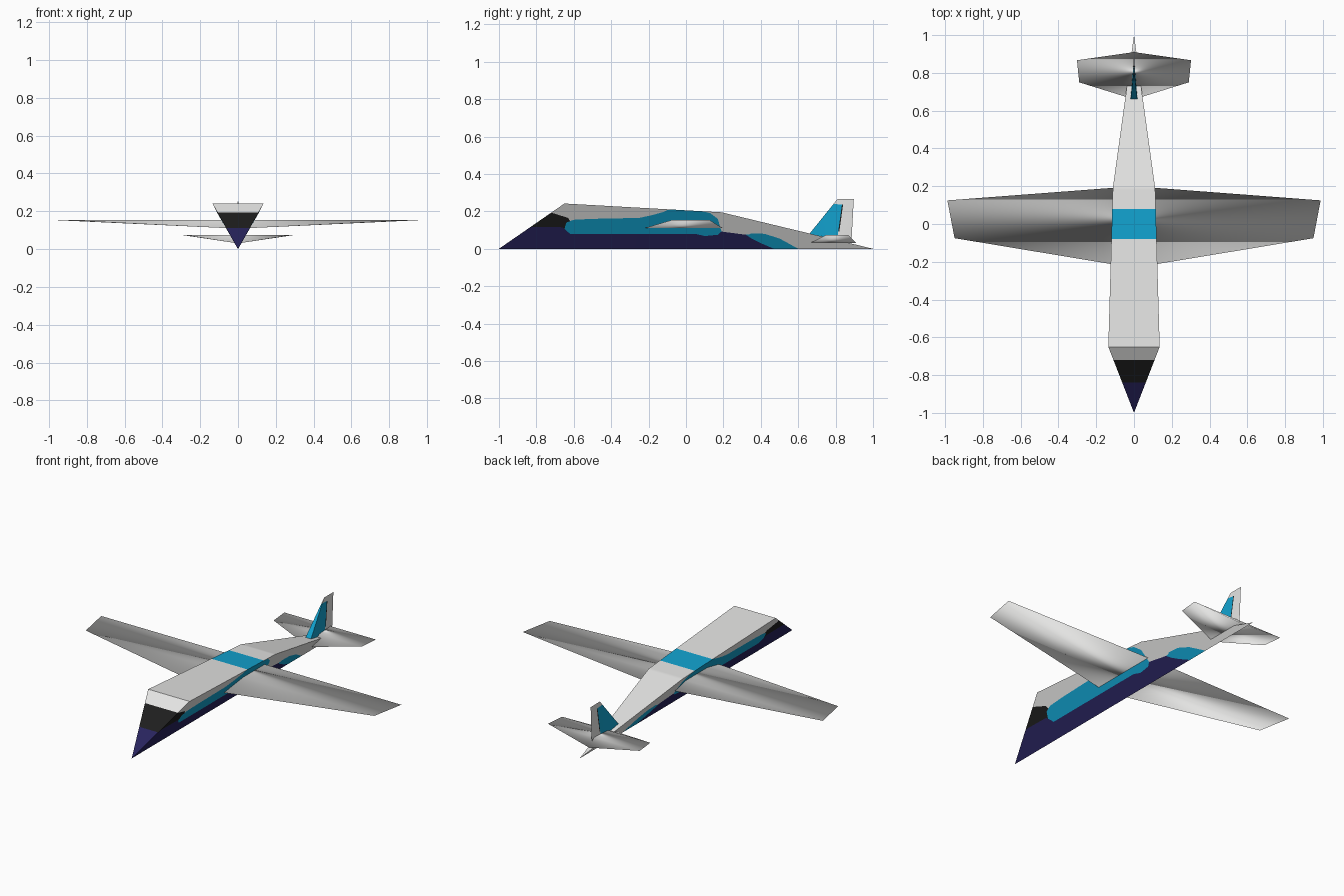
import bpy, bmesh

if "Cube" in bpy.data.objects:
    bpy.data.objects.remove(bpy.data.objects["Cube"])

# ---- materials (linear colours) ----
COLOURS = [("pale_grey", (0.78, 0.78, 0.77)), ("navy", (0.021, 0.017, 0.11)),
           ("cyan", (0.006, 0.36, 0.62)), ("black", (0.013, 0.013, 0.013))]
MATS = []
for name, c in COLOURS:
    m = bpy.data.materials.new(name)
    m.diffuse_color = (*c, 1)
    m.use_nodes = True
    m.node_tree.nodes["Principled BSDF"].inputs["Base Color"].default_value = m.diffuse_color
    MATS.append(m)
GREY, NAVY, CYAN, BLACK = range(4)


def make_object(name, bm, mats, angle=None):
    bmesh.ops.remove_doubles(bm, verts=bm.verts, dist=1e-4)
    bmesh.ops.recalc_face_normals(bm, faces=bm.faces)
    me = bpy.data.meshes.new(name)
    bm.to_mesh(me)
    bm.free()
    for m in mats:
        me.materials.append(m)
    ob = bpy.data.objects.new(name, me)
    bpy.context.collection.objects.link(ob)
    bpy.ops.object.select_all(action='DESELECT')
    ob.select_set(True)
    bpy.context.view_layer.objects.active = ob
    if angle is None:
        bpy.ops.object.shade_smooth()
    else:
        bpy.ops.object.shade_smooth_by_angle(angle=angle)
    return ob


def lerp_table(table, y):
    if y <= table[0][0]:
        return table[0][1]
    for (a, p), (b, q) in zip(table, table[1:]):
        if y <= b:
            return p + (q - p) * (y - a) / (b - a)
    return table[-1][1]


def quad(bm, pts, mat):
    f = bm.faces.new([bm.verts.new(p) for p in pts])
    f.material_index = mat


# ---- fuselage: V section with flat deck, rows placed on the paint borders ----
HEIGHT = [(-1, 0), (-.65, .242), (.19, .195), (1, 0)]
WIDTH = [(-1, 0), (-.65, .136), (.19, .112), (1, 0)]
NAVY_TOP = [(-1, .12), (-.66, .115), (-.62, .08), (.05, .08), (.1, .068), (.17, .075),
            (.19, .092), (.32, .075), (.35, .055), (.4, .03), (.47, 0)]
CYAN_TOP = [(-.67, 0), (-.64, .14), (-.6, .155), (-.5, .16), (-.25, .165), (-.18, .18),
            (-.12, .197), (-.08, .217), (.08, .203), (.13, .19), (.17, .16), (.19, .09),
            (.31, .06), (.35, .083), (.42, .08), (.5, .055), (.6, 0)]
BLACK_TOP = [(-.72, .3), (-.7199, .193), (-.63, .165), (-.62, .1), (-.61, 0)]


def station(y):
    h, w = lerp_table(HEIGHT, y), lerp_table(WIDTH, y)
    zs = [0]
    for t in (NAVY_TOP, CYAN_TOP, BLACK_TOP):
        zs.append(max(zs[-1], min(lerp_table(t, y), h)))
    zs.append(h)
    return [(w * z / h if h else 0, y, z) for z in zs]


ys = {round(-1 + i * .02, 4) for i in range(101)}
for t in (HEIGHT, NAVY_TOP, CYAN_TOP, BLACK_TOP):
    ys |= {p[0] for p in t}
ys = sorted(ys)
bm = bmesh.new()
for ya, yb in zip(ys, ys[1:]):
    a, b = station(ya), station(yb)
    for s in (1, -1):
        fa = [(x * s, y, z) for x, y, z in a]
        fb = [(x * s, y, z) for x, y, z in b]
        for r, mat in enumerate((NAVY, CYAN, BLACK, GREY)):
            if max(fa[r + 1][2] - fa[r][2], fb[r + 1][2] - fb[r][2]) > 1e-4:
                quad(bm, (fa[r], fb[r], fb[r + 1], fa[r + 1]), mat)
    # deck colour by position along the body
    y = (ya + yb) / 2
    mat = NAVY if y < -.84 else BLACK if y < -.72 else CYAN if abs(y) < .08 else GREY
    (xa, _, za), (xb, _, zb) = a[-1], b[-1]
    quad(bm, ((-xa, ya, za), (xa, ya, za), (xb, yb, zb), (-xb, yb, zb)), mat)
make_object("fuselage", bm, MATS, angle=0.3)


# ---- wings: flat top plate over a shallow keel ----
def lifting_surface(name, front_tip, rear_tip, keel_front, keel_rear, keel_z):
    bm = bmesh.new()
    (xf, yf, zf), (xr, yr, zr) = front_tip, rear_tip
    v = [bm.verts.new(p) for p in ((-xf, yf, zf), (xf, yf, zf), (xr, yr, zr), (-xr, yr, zr),
                                   (0, keel_front, keel_z), (0, keel_rear, keel_z))]
    for f in ((0, 1, 2, 3), (4, 1, 0), (5, 3, 2), (4, 5, 2, 1), (4, 0, 3, 5)):
        bm.faces.new([v[i] for i in f])
    make_object(name, bm, MATS[:1])


lifting_surface("main_wing", (.95, -.075, .154), (.988, .125, .154), -.232, .2, .108)
lifting_surface("tailplane", (.29, .75, .075), (.302, .867, .075), .66, .91, .03)

# ---- tail fin: columns of (base y, base z, base half width, top y) ----
COLUMNS = [(.66, .08, .018, .81), (.808, .05, .006, .838), (.814, .05, .006, .844),
           (.885, .045, 0, .897)]
LEVELS = (0, .2, .86, 1)


def fin_point(c, t, s):
    y, z, w, ty = COLUMNS[c]
    return (s * w * (1 - t), y + (ty - y) * t, z + (.266 - z) * t)


bm = bmesh.new()
for r, (t0, t1) in enumerate(zip(LEVELS, LEVELS[1:])):
    for s in (1, -1):
        for c in range(3):
            mat = GREY
            if c == 0 and r < 2:
                mat = CYAN
            elif c == 1 and r == 1:
                mat = BLACK
            quad(bm, (fin_point(c, t0, s), fin_point(c + 1, t0, s),
                      fin_point(c + 1, t1, s), fin_point(c, t1, s)), mat)
    # leading face
    quad(bm, (fin_point(0, t0, -1), fin_point(0, t0, 1),
              fin_point(0, t1, 1), fin_point(0, t1, -1)), CYAN if r < 2 else GREY)
make_object("tail_fin", bm, MATS, angle=0.6)
